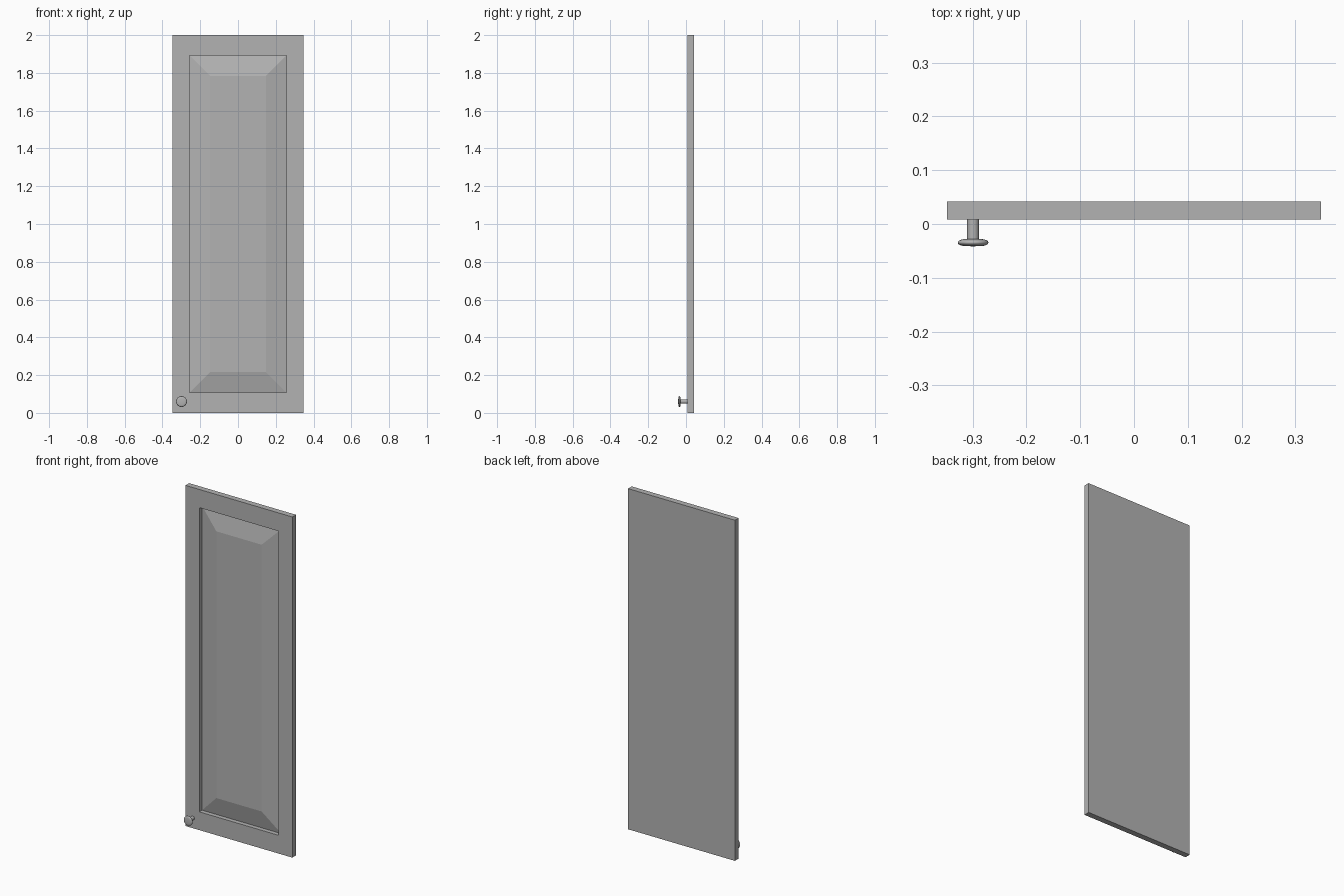
import bpy, bmesh, math
from mathutils import Vector

if "Cube" in bpy.data.objects:
    bpy.data.objects.remove(bpy.data.objects["Cube"])

FRONT, BACK = 0.008, 0.042

grey = bpy.data.materials.new("dark_grey")
grey.diffuse_color = (0.45, 0.45, 0.45, 1)
grey.use_nodes = True
grey.node_tree.nodes["Principled BSDF"].inputs["Base Color"].default_value = grey.diffuse_color


def finish(bm, name):
    bmesh.ops.recalc_face_normals(bm, faces=bm.faces)
    mesh = bpy.data.meshes.new(name)
    bm.to_mesh(mesh)
    bm.free()
    mesh.materials.append(grey)
    ob = bpy.data.objects.new(name, mesh)
    bpy.context.collection.objects.link(ob)
    return ob


# Door: nested rectangles (half width, bottom/top margin, depth) bridged into rings
def door():
    bm = bmesh.new()

    def rect(x, margin, y):
        lo, hi = margin, 2 - margin
        return [bm.verts.new(p) for p in
                ((-x, y, lo), (x, y, lo), (x, y, hi), (-x, y, hi))]

    rings = [rect(0.347, 0, BACK), rect(0.347, 0, FRONT),
             rect(0.257, 0.107, FRONT), rect(0.257, 0.107, FRONT + 0.026),
             rect(0.147, 0.217, FRONT + 0.001)]
    for a, b in zip(rings, rings[1:]):
        for i in range(4):
            j = (i + 1) % 4
            bm.faces.new((a[i], a[j], b[j], b[i]))
    bm.faces.new(rings[0])
    bm.faces.new(rings[-1])
    return finish(bm, "door_panel")


# Knob: turned profile of stem and lens-shaped disc, (radius, y)
def knob(center_x, center_z):
    profile = [(0, FRONT + 0.002), (0.011, FRONT + 0.002), (0.011, -0.0285)]
    for i in range(11):
        t = math.radians(-80 + 160 * i / 10)
        profile.append((0.014 + 0.0145 * math.cos(t),
                        -0.0345 - 0.0065 * math.sin(t)))
    profile.append((0, -0.0415))
    bm = bmesh.new()
    verts = [bm.verts.new((center_x + r, y, center_z)) for r, y in profile]
    edges = [bm.edges.new(pair) for pair in zip(verts, verts[1:])]
    bmesh.ops.spin(bm, geom=verts + edges, cent=Vector((center_x, 0, center_z)),
                   axis=(0, 1, 0), angle=math.tau, steps=32)
    bmesh.ops.remove_doubles(bm, verts=bm.verts, dist=1e-5)
    return finish(bm, "knob")


door()
handle = knob(-0.299, 0.06)
bpy.context.view_layer.objects.active = handle
handle.select_set(True)
bpy.ops.object.shade_smooth_by_angle(angle=math.radians(35))
